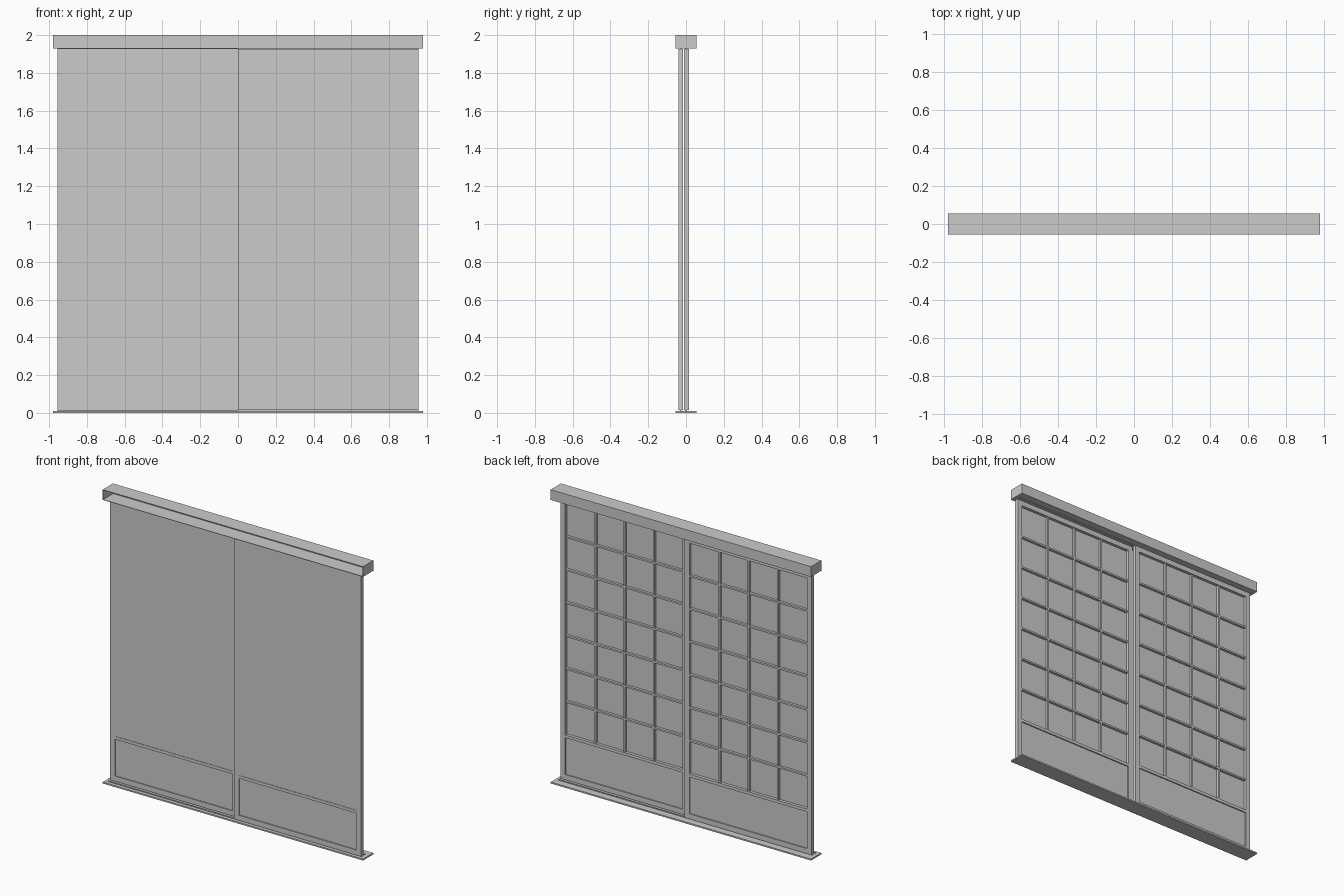
import bpy
import bmesh
from mathutils import Vector

if "Cube" in bpy.data.objects:
    bpy.data.objects.remove(bpy.data.objects["Cube"])


def make_object(name, boxes):
    """One mesh object made of axis-aligned boxes (x0, x1, y0, y1, z0, z1)."""
    bm = bmesh.new()
    for x0, x1, y0, y1, z0, z1 in boxes:
        size = Vector((x1 - x0, y1 - y0, z1 - z0))
        mid = Vector((x0 + x1, y0 + y1, z0 + z1)) / 2
        verts = bmesh.ops.create_cube(bm, size=1)["verts"]
        bmesh.ops.scale(bm, vec=size, verts=verts)
        bmesh.ops.translate(bm, vec=mid, verts=verts)
    mesh = bpy.data.meshes.new(name)
    bm.to_mesh(mesh)
    bm.free()
    obj = bpy.data.objects.new(name, mesh)
    bpy.context.collection.objects.link(obj)
    return obj


HALF_W, HALF_D = 0.98, 0.055     # header and sill
WALL = 0.003
STILE = 0.035
COLS, ROWS = 4, 7
BAR = 0.012
Z_BOTTOM, Z_TOP = 0.015, 1.926
Z_MID0, Z_MID1 = 0.30, 0.32      # middle rail

# Floor sill
make_object("sill", [(-HALF_W, HALF_W, -HALF_D, HALF_D, 0, 0.01)])

# Header casing, open towards the front
make_object("header", [
    (-HALF_W, HALF_W, -HALF_D, HALF_D, 2 - WALL, 2),
    (-HALF_W, HALF_W, -HALF_D, HALF_D, 1.93, 1.93 + WALL),
    (-HALF_W, HALF_W, HALF_D - WALL, HALF_D, 1.93 + WALL, 2 - WALL),
    (-HALF_W, -HALF_W + WALL, -HALF_D, HALF_D - WALL, 1.93 + WALL, 2 - WALL),
    (HALF_W - WALL, HALF_W, -HALF_D, HALF_D - WALL, 1.93 + WALL, 2 - WALL),
])


def sliding_door(side, x0, x1, y0, y1):
    a, b = x0 + STILE, x1 - STILE
    low, high = Z_BOTTOM + STILE, Z_TOP - STILE

    # Stiles and rails
    make_object(side + "_door_frame", [
        (x0, a, y0, y1, Z_BOTTOM, Z_TOP),
        (b, x1, y0, y1, Z_BOTTOM, Z_TOP),
        (a, b, y0, y1, Z_BOTTOM, low),
        (a, b, y0, y1, high, Z_TOP),
        (a, b, y0, y1, Z_MID0, Z_MID1),
    ])

    # Solid lower board and paper sheet
    make_object(side + "_lower_board", [(a, b, y0 + 0.007, y1 - 0.008, low, Z_MID0)])
    make_object(side + "_paper", [(a, b, y0 + 0.003, y0 + 0.006, Z_MID1, high)])

    # Lattice behind the paper
    back0, back1 = y0 + 0.006, y1 - 0.003
    bars = []
    for i in range(1, COLS):
        x = a + (b - a) * i / COLS
        bars.append((x - BAR / 2, x + BAR / 2, back0, back1 - 0.001, Z_MID1, high))
    for j in range(1, ROWS):
        z = Z_MID1 + (high - Z_MID1) * j / ROWS
        bars.append((a, b, back0, back1, z - BAR / 2, z + BAR / 2))
    make_object(side + "_lattice", bars)


# The right door runs in the front track, the left door in the rear track
sliding_door("right", 0.0, 0.955, -0.041, -0.015)
sliding_door("left", -0.955, 0.0, -0.011, 0.015)

# Thin track ribs joining the doors to the sill and header
make_object("tracks", [
    (-0.955, 0.955, y - 0.004, y + 0.004, z0, z1)
    for y in (-0.028, 0.002) for z0, z1 in ((0.01, 0.015), (1.926, 1.93))
])
